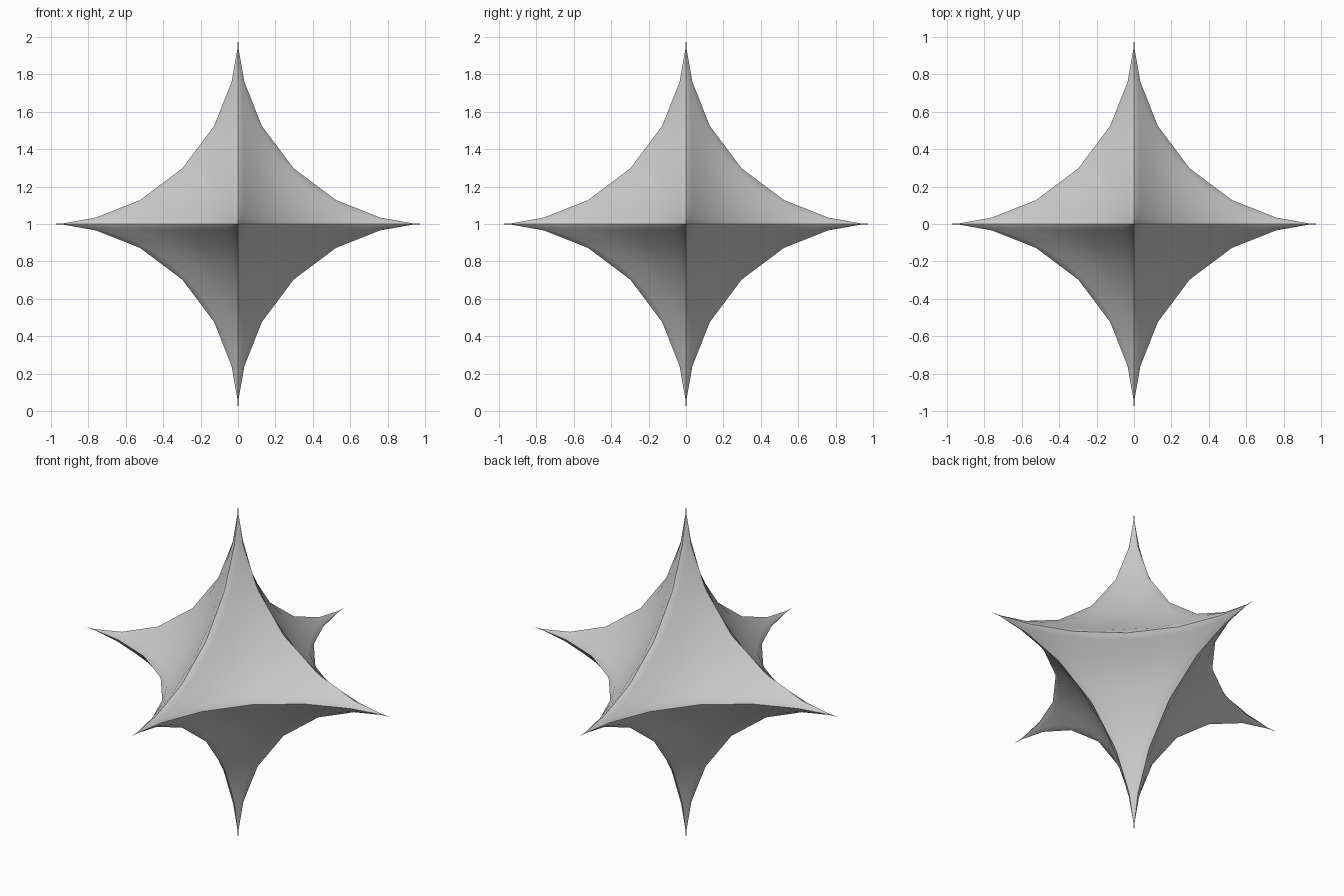
import bpy, bmesh, math
from mathutils import Vector

cube = bpy.data.objects.get("Cube")
if cube:
    bpy.data.objects.remove(cube, do_unlink=True)

CUTS = 7
POWER = 3.5
RELAX_STEPS = 4


def spike_point(co):
    """Send an octahedron point to the sphere, then pull it in to the spiked surface."""
    ball = Vector([math.sin(c * math.pi / 2) for c in co]).normalized()
    return [math.copysign(abs(c) ** POWER, c) for c in ball]


# Octahedron with one corner per spike
bm = bmesh.new()
east, west = bm.verts.new((1, 0, 0)), bm.verts.new((-1, 0, 0))
north, south = bm.verts.new((0, 1, 0)), bm.verts.new((0, -1, 0))
top, bottom = bm.verts.new((0, 0, 1)), bm.verts.new((0, 0, -1))
around = [east, north, west, south]
for a, b in zip(around, around[1:] + around[:1]):
    bm.faces.new((a, b, top))
    bm.faces.new((b, a, bottom))
bmesh.ops.subdivide_edges(bm, edges=bm.edges[:], cuts=CUTS, use_grid_fill=True)

# Concave skin, slightly relaxed between the fixed ridges
inner = [v for v in bm.verts if min(abs(c) for c in v.co) > 0.01]
for v in bm.verts:
    v.co = spike_point(v.co)
for step in range(RELAX_STEPS):
    bmesh.ops.smooth_vert(bm, verts=inner, factor=0.5,
                          use_axis_x=True, use_axis_y=True, use_axis_z=True)
bmesh.ops.translate(bm, verts=bm.verts, vec=(0, 0, 1))
bmesh.ops.recalc_face_normals(bm, faces=bm.faces)

mesh = bpy.data.meshes.new("spiked_star")
bm.to_mesh(mesh)
bm.free()
star = bpy.data.objects.new("spiked_star", mesh)
bpy.context.collection.objects.link(star)

# Plain grey surface
grey = bpy.data.materials.new("light_grey")
grey.use_nodes = True
colour = (0.6, 0.6, 0.6, 1)
grey.diffuse_color = colour
grey.node_tree.nodes["Principled BSDF"].inputs["Base Color"].default_value = colour
mesh.materials.append(grey)

# Smooth sides with crisp ridges
bpy.ops.object.select_all(action="DESELECT")
star.select_set(True)
bpy.context.view_layer.objects.active = star
bpy.ops.object.shade_smooth_by_angle(angle=math.radians(30))
